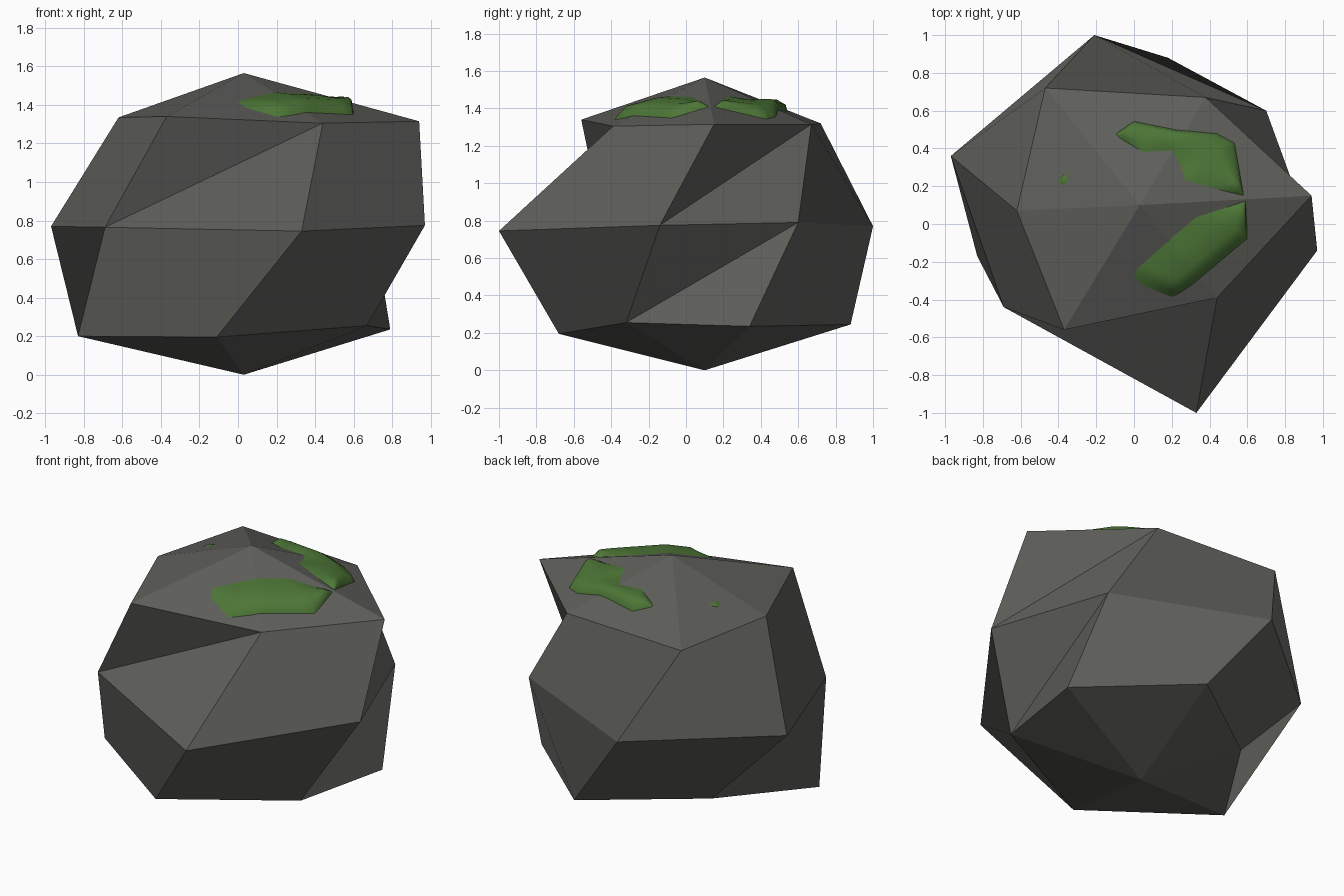
import bpy
from mathutils import Vector
from mathutils.bvhtree import BVHTree

if "Cube" in bpy.data.objects:
    bpy.data.objects.remove(bpy.data.objects["Cube"])


def material(name, rgb):
    m = bpy.data.materials.new(name)
    m.diffuse_color = (*rgb, 1)
    m.use_nodes = True
    m.node_tree.nodes["Principled BSDF"].inputs["Base Color"].default_value = m.diffuse_color
    return m


def add_mesh(name, verts, faces, mat, smooth=False):
    me = bpy.data.meshes.new(name)
    me.from_pydata(verts, [], faces)
    me.materials.append(mat)
    for p in me.polygons:
        p.use_smooth = smooth
    me.update()
    ob = bpy.data.objects.new(name, me)
    bpy.context.collection.objects.link(ob)
    return ob


stone = material("stone grey", (0.113, 0.113, 0.104))
green = material("moss green", (0.075, 0.185, 0.038))

# Boulder: three irregular six-sided rings between two poles, lowest ring first
rings = [
    [(.79, .34, .235), (.18, .88, .245), (-.47, .41, .25),
     (-.83, -.17, .20), (-.11, -.68, .195), (.67, -.32, .255)],
    [(.70, .60, .79), (-.21, 1.0, .77), (-.97, .36, .77),
     (-.69, -.44, .765), (.33, -1.0, .745), (.97, -.14, .775)],
    [(.38, .67, 1.315), (-.47, .72, 1.32), (-.62, .07, 1.335),
     (-.37, -.56, 1.34), (.44, -.39, 1.305), (.94, .15, 1.315)],
]
N = 6
dented = {(0, 5), (N, 3), (N, 5)}  # quads that fold inwards
verts = [v for ring in rings for v in ring] + [(.03, .1, 0), (.03, .1, 1.565)]
faces = []
for i in range(N):
    j = (i + 1) % N
    faces.append((18, j, i))
    for r in (0, N):
        a, b, c, d = r + N + i, r + i, r + j, r + N + j
        if (r, i) in dented:
            faces += [(a, b, d), (b, c, d)]
        else:
            faces.append((a, b, c, d))
    faces.append((2 * N + i, 2 * N + j, 19))
add_mesh("boulder", verts, faces, stone)
tree = BVHTree.FromPolygons([Vector(v) for v in verts], faces)


def on_rock(x, y, lift):
    hit = tree.ray_cast(Vector((x, y, 3)), Vector((0, 0, -1)))[0]
    return (x, y, hit.z + lift)


# Moss: wedge-like strips on the top slopes, thick at the outer edge, thin at the inner
def moss(name, outer, inner, height):
    rows = [(0, -.006), (.07, .85 * height), (.3, height), (.65, .6 * height), (1, -.003)]
    steps = 4
    pairs = []
    for k in range(len(outer) - 1):
        for s in range(steps):
            t = s / steps
            pairs.append([Vector(e[k]).lerp(Vector(e[k + 1]), t) for e in (outer, inner)])
    pairs.append([Vector(outer[-1]), Vector(inner[-1])])
    vs, fs = [], []
    last = len(pairs) - 1
    for k, (a, b) in enumerate(pairs):
        fade = min(1, k / 2, (last - k) / 2)
        for t, lift in rows:
            p = a.lerp(b, t)
            vs.append(on_rock(p.x, p.y, lift * fade if lift > 0 else lift))
    w = len(rows)
    for k in range(last):
        for c in range(w - 1):
            q = k * w + c
            fs.append((q, q + w, q + w + 1, q + 1))
    # make the strip face upwards
    a, b, c = (Vector(vs[i]) for i in (2 * w + 1, 3 * w + 1, 3 * w + 2))
    if (b - a).cross(c - a).z < 0:
        fs = [f[::-1] for f in fs]
    add_mesh(name, vs, fs, green, True)


moss("moss_back",
     [(-.095, .48), (0, .545), (.22, .50), (.44, .48), (.535, .43), (.56, .28), (.58, .155)],
     [(-.08, .455), (.05, .375), (.20, .385), (.24, .30), (.26, .225), (.42, .185), (.575, .15)],
     .042)
moss("moss_front",
     [(.21, -.39), (.32, -.315), (.42, -.23), (.60, -.08), (.60, -.03), (.59, .12)],
     [(-.055, -.285), (.08, -.17), (.19, -.07), (.32, .04), (.45, .08), (.58, .12)],
     .045)
moss("moss_spot",
     [(-.405, .235), (-.355, .27)], [(-.385, .20), (-.35, .205)], .01)
